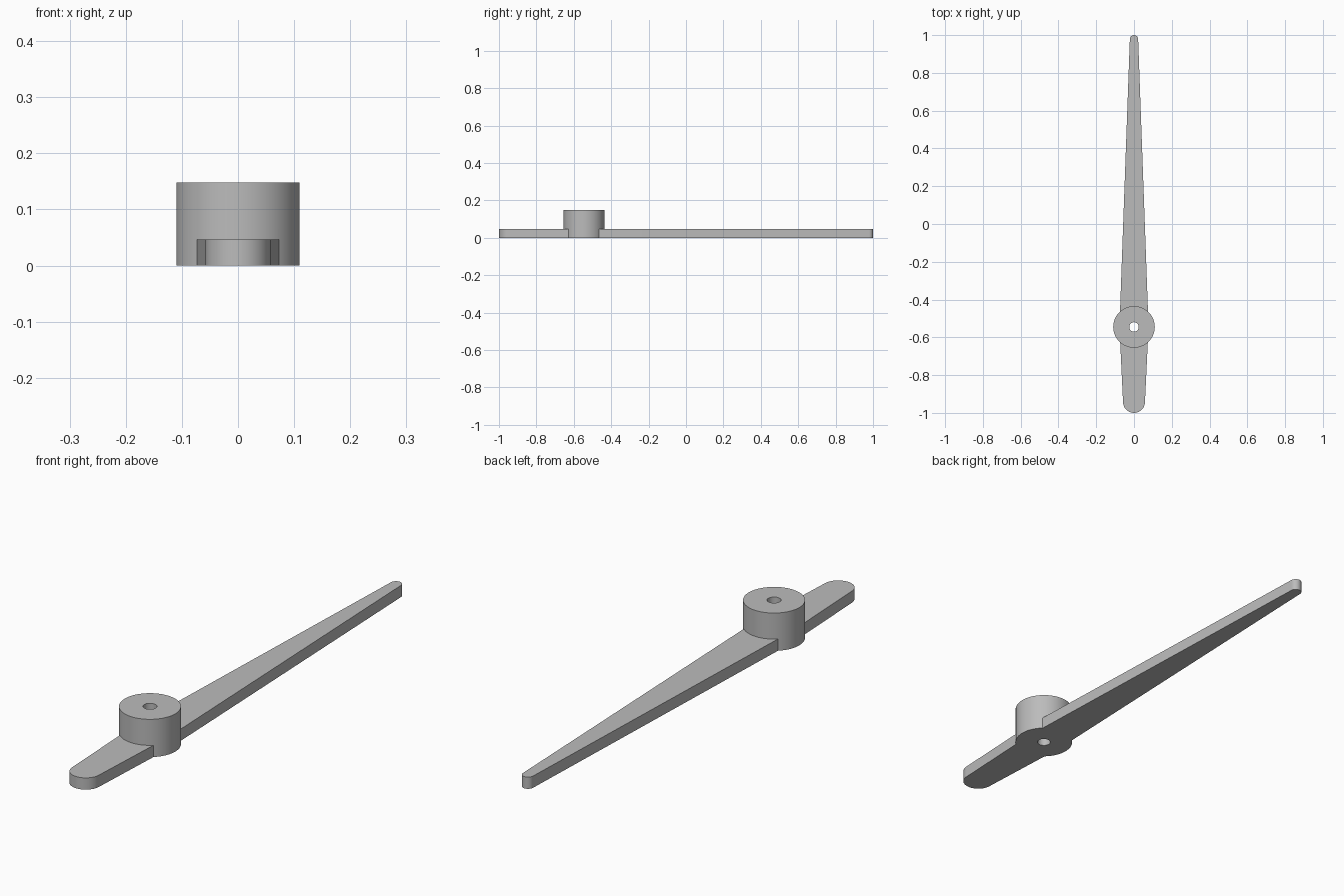
import bpy, bmesh
from math import pi, sin, cos, radians

cube = bpy.data.objects.get("Cube")
if cube:
    bpy.data.objects.remove(cube)

HUB_Y = -0.545
HUB_RADIUS, HUB_HEIGHT = 0.11, 0.148
HOLE_RADIUS = 0.025
BLADE_HEIGHT, ROOT_HALF = 0.046, 0.077
FRONT_RADIUS, TIP_RADIUS = 0.058, 0.022

grey = bpy.data.materials.new("plain grey")
grey.use_nodes = True
grey.diffuse_color = (0.5, 0.5, 0.5, 1)
grey.node_tree.nodes["Principled BSDF"].inputs["Base Color"].default_value = grey.diffuse_color


def prism(name, outline, bottom, top):
    """Extrude a flat outline between two heights."""
    bm = bmesh.new()
    face = bm.faces.new([bm.verts.new((x, y, bottom)) for x, y in outline])
    ext = bmesh.ops.extrude_face_region(bm, geom=[face])
    moved = [v for v in ext["geom"] if isinstance(v, bmesh.types.BMVert)]
    bmesh.ops.translate(bm, verts=moved, vec=(0, 0, top - bottom))
    bmesh.ops.recalc_face_normals(bm, faces=bm.faces)
    mesh = bpy.data.meshes.new(name)
    bm.to_mesh(mesh)
    bm.free()
    mesh.materials.append(grey)
    obj = bpy.data.objects.new(name, mesh)
    bpy.context.collection.objects.link(obj)
    return obj


def arc(y, radius, start, end, steps):
    angles = [start + (end - start) * i / steps for i in range(steps + 1)]
    return [(radius * cos(a), y + radius * sin(a)) for a in angles]


def circle(radius, steps):
    return arc(HUB_Y, radius, 0, 2 * pi, steps)[:-1]


def combine(target, other, operation):
    """Apply a boolean and discard the helper."""
    mod = target.modifiers.new("combine", "BOOLEAN")
    mod.object, mod.operation, mod.solver = other, operation, "EXACT"
    bpy.context.view_layer.objects.active = target
    bpy.ops.object.modifier_apply(modifier=mod.name)
    bpy.data.objects.remove(other)


# Tapered blade: round tip, widest at the hub, round short end
outline = arc(1 - TIP_RADIUS, TIP_RADIUS, 0, pi, 16)
outline += [(-ROOT_HALF, HUB_Y)]
outline += arc(-1 + FRONT_RADIUS, FRONT_RADIUS, pi, 2 * pi, 24)
outline += [(ROOT_HALF, HUB_Y)]
pointer = prism("pointer_with_hub", outline, 0, BLADE_HEIGHT)

# Hub joined to the blade, with a shaft hole right through
combine(pointer, prism("hub", circle(HUB_RADIUS, 64), 0, HUB_HEIGHT), "UNION")
combine(pointer, prism("shaft_hole", circle(HOLE_RADIUS, 32), -0.1, 0.3), "DIFFERENCE")

bpy.ops.object.select_all(action="DESELECT")
pointer.select_set(True)
bpy.context.view_layer.objects.active = pointer
bpy.ops.object.shade_smooth_by_angle(angle=radians(30))
